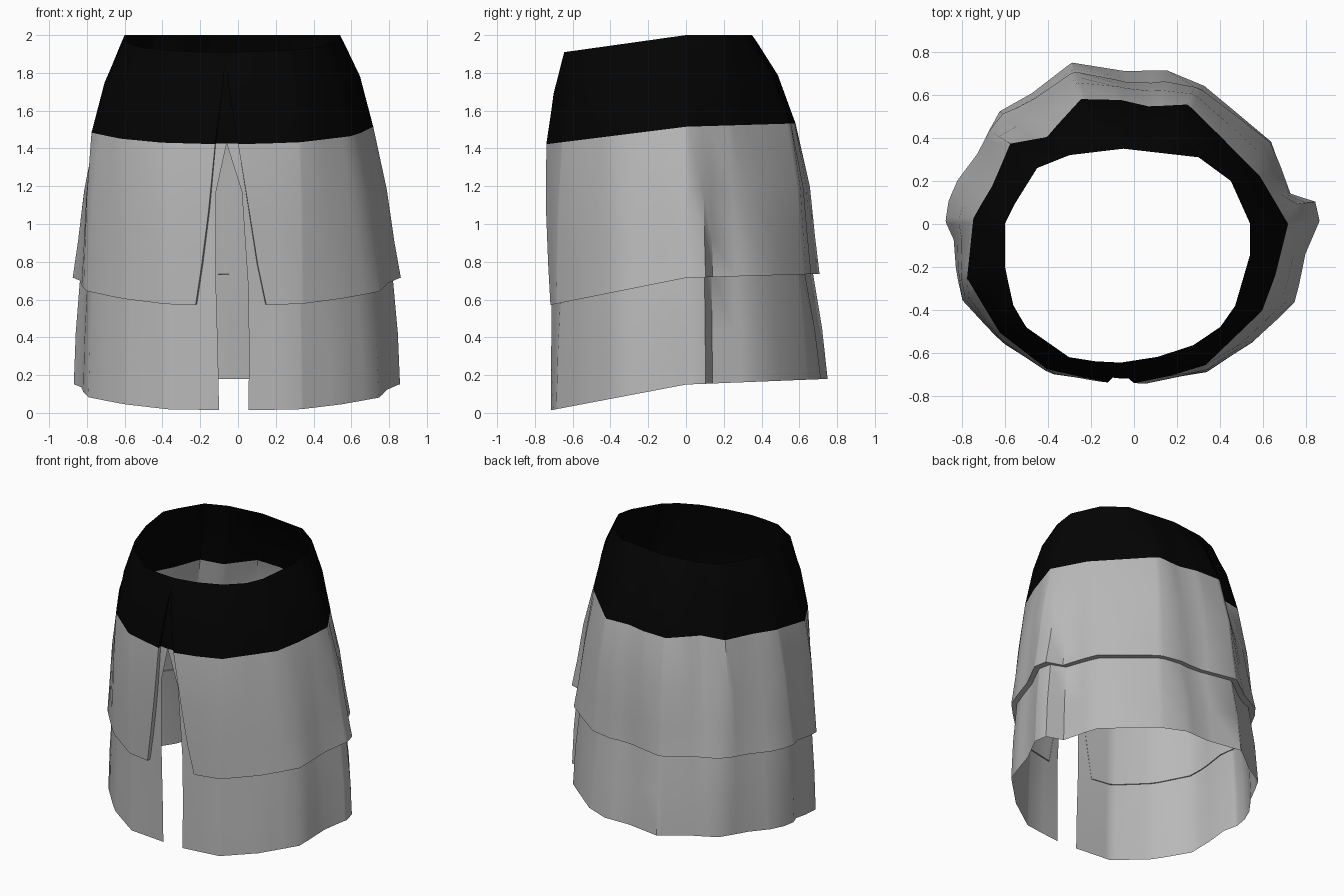
import bpy, bmesh, math

cube = bpy.data.objects.get("Cube")
if cube:
    bpy.data.objects.remove(cube, do_unlink=True)


def make_material(name, value):
    mat = bpy.data.materials.new(name)
    mat.use_nodes = True
    colour = (value, value, value, 1)
    mat.diffuse_color = colour
    mat.node_tree.nodes["Principled BSDF"].inputs["Base Color"].default_value = colour
    return mat


BLACK = make_material("black waistband", 0.001)
GREY = make_material("grey cloth", 0.48)

# Plan outlines, counter-clockwise from the left side
WAIST = [(.54, 0), (.45, .2), (.3, .31), (-.05, .35), (-.3, .32), (-.45, .26),
         (-.55, .1), (-.6, 0), (-.6, -.2), (-.56, -.38), (-.5, -.48), (-.3, -.62),
         (-.1, -.65), (.22, -.6), (.4, -.48), (.47, -.38), (.54, -.14)]
BAND = [(.71, 0), (.58, .22), (.4, .4), (.25, .55), (.07, .54), (-.06, .57),
        (-.25, .575), (-.4, .4), (-.57, .37), (-.65, .18), (-.74, .03), (-.77, -.25),
        (-.62, -.5), (-.4, -.67), (-.13, -.73), (.05, -.735), (.33, -.65),
        (.59, -.4), (.65, -.24)]
HEM = [(.86, .02), (.85, .1), (.72, .14), (.64, .38), (.33, .64), (.15, .715),
       (-.04, .71), (-.29, .75), (-.47, .61), (-.63, .52), (-.73, .32), (-.82, .2),
       (-.86, .1), (-.87, .01), (-.83, -.07), (-.82, -.2), (-.79, -.36), (-.6, -.55),
       (-.37, -.69), (-.1, -.71), (.05, -.715), (.33, -.69), (.55, -.55),
       (.75, -.36), (.79, -.14)]


def bearing(p):
    return math.degrees(math.atan2(p[1], p[0])) % 360


def reach(outline, angle):
    """Distance from the centre to the outline in one direction."""
    c, s = math.cos(math.radians(angle)), math.sin(math.radians(angle))
    for (ax, ay), (bx, by) in zip(outline, outline[1:] + outline[:1]):
        da, db = c * ay - s * ax, c * by - s * bx
        if da <= 0 < db:
            t = da / (da - db)
            return c * (ax + t * (bx - ax)) + s * (ay + t * (by - ay))


# Shared columns: one at every outline corner, clear of the front slit
CORNERS = {round(bearing(p)) for p in WAIST + BAND + HEM}
COLUMNS = sorted(a if a > 290 else a + 360 for a in CORNERS if not 249 < a < 291)


# Height of each level, sloping down towards the front
def waist_z(y):
    return 2 + 0.14 * min(y, 0)


def band_z(y):
    return 1.515 + 0.125 * min(y, 0) + 0.03 * max(y, 0)


def over_z(y):
    return 0.715 + 0.2 * min(y, 0) + 0.03 * max(y, 0)


def under_z(y):
    return 0.15 + 0.19 * min(y, 0) + 0.04 * max(y, 0)


def ring(high, low, blend, side, offset, z_top, z_low, drop, left, right, lip):
    """One level: blended outline, blended height, slit edges in x, edge lip."""
    def radius(a):
        t = blend + side * abs(math.cos(math.radians(a)))
        return reach(high, a) * (1 - t) + reach(low, a) * t + offset

    def point(a, inset=0):
        r = radius(a) - inset
        x, y = r * math.cos(math.radians(a)), r * math.sin(math.radians(a))
        return x, y, z_top(y) * (1 - drop) + z_low(y) * drop

    def edge(x):
        return 270 + math.degrees(math.asin(x / radius(270)))

    start, end = edge(right), edge(left) + 360
    inner = [(start + COLUMNS[0]) / 2] + COLUMNS + [(end + COLUMNS[-1]) / 2]
    points = [point(a) for a in [start] + inner + [end]]
    return [point(start, lip)] + points + [point(end, lip)]


def upper(blend, offset, drop, left, right, lip=0):
    return ring(WAIST, BAND, blend, 0, offset, waist_z, band_z, drop, left, right, lip)


def lower(blend, side, offset, z_low, drop, left, right, lip=0):
    return ring(BAND, HEM, blend, side, offset, band_z, z_low, drop, left, right, lip)


def loft(name, rings, black_rows):
    bm = bmesh.new()
    rows = [[bm.verts.new(p) for p in r] for r in rings]
    for i, (top, low) in enumerate(zip(rows, rows[1:])):
        for j in range(len(top) - 1):
            face = bm.faces.new((top[j], low[j], low[j + 1], top[j + 1]))
            face.material_index = 0 if i < black_rows else 1
    bmesh.ops.remove_doubles(bm, verts=bm.verts, dist=0.0005)
    mesh = bpy.data.meshes.new(name)
    bm.to_mesh(mesh)
    bm.free()
    mesh.materials.append(BLACK)
    mesh.materials.append(GREY)
    obj = bpy.data.objects.new(name, mesh)
    bpy.context.collection.objects.link(obj)
    bpy.ops.object.select_all(action='DESELECT')
    obj.select_set(True)
    bpy.context.view_layer.objects.active = obj
    bpy.ops.object.shade_smooth_by_angle(angle=math.radians(40))


# Outer layer: wide front opening, short hem turned inwards
loft("outer_skirt", [
    upper(0, 0, 0, -.065, -.065),
    upper(.12, 0, .08, -.065, -.065),
    upper(.6, .004, .45, -.085, -.045, .01),
    upper(1, .006, 1, -.12, 0, .02),
    lower(.35, .1, .015, over_z, .42, -.155, .06, .03),
    lower(.45, .25, .015, over_z, .75, -.19, .105, .03),
    lower(.55, .4, .012, over_z, 1, -.22, .15, .025),
    lower(.45, .35, -.016, over_z, 1, -.22, .15),
], 3)

# Inner layer: closed waist, narrow front slit, long hem
loft("inner_skirt", [
    upper(0, 0, 0, -.06, -.06),
    upper(.6, -.012, .45, -.06, -.06),
    upper(1, -.014, 1, -.06, -.06),
    lower(.2, .1, -.014, under_z, .18, -.115, .02),
    lower(.45, .35, -.012, under_z, .55, -.115, .055),
    lower(.8, .15, -.004, under_z, .8, -.105, .058),
    lower(1, 0, 0, under_z, 1, -.1, .055),
], 2)
